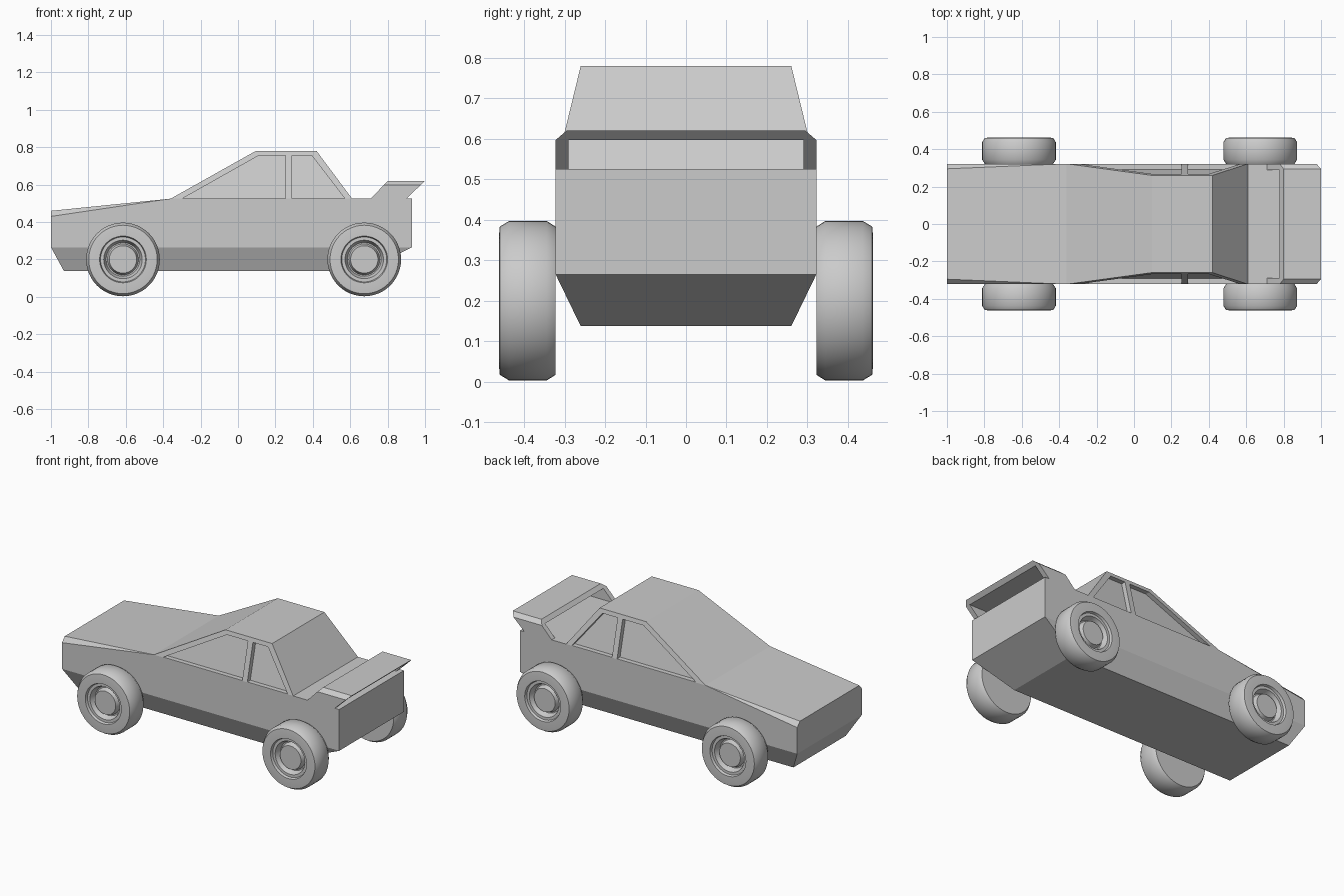
import bpy, bmesh, math
from mathutils import Matrix

cube = bpy.data.objects.get("Cube")
if cube:
    bpy.data.objects.remove(cube)

grey = bpy.data.materials.new("plain grey")
grey.use_nodes = True
COLOUR = (0.6, 0.6, 0.6, 1)
grey.diffuse_color = COLOUR
grey.node_tree.nodes["Principled BSDF"].inputs["Base Color"].default_value = COLOUR


def finish(name, bm, smooth=False):
    bmesh.ops.recalc_face_normals(bm, faces=bm.faces)
    mesh = bpy.data.meshes.new(name)
    bm.to_mesh(mesh)
    bm.free()
    mesh.materials.append(grey)
    obj = bpy.data.objects.new(name, mesh)
    bpy.context.collection.objects.link(obj)
    if smooth:
        bpy.ops.object.select_all(action="DESELECT")
        obj.select_set(True)
        bpy.context.view_layer.objects.active = obj
        bpy.ops.object.shade_smooth_by_angle(angle=math.radians(35))
    return obj


def prism(name, ring_a, ring_b):
    """Closed solid between two matching rings of points."""
    bm = bmesh.new()
    a = [bm.verts.new(p) for p in ring_a]
    b = [bm.verts.new(p) for p in ring_b]
    bm.faces.new(a)
    bm.faces.new(b)
    for i in range(len(a)):
        j = (i + 1) % len(a)
        bm.faces.new((a[i], a[j], b[j], b[i]))
    return finish(name, bm)


# Body shell: corner points of one half, mirrored across the centre line
BELT, DECK, ROOF = 0.265, 0.525, 0.78
WIDE, NARROW = 0.322, 0.26
half = {
    "chin": (-0.93, NARROW, 0.137), "tail_low": (0.67, NARROW, 0.137),
    "nose_belt": (-1, WIDE, BELT), "tail_belt": (0.93, WIDE, BELT),
    "nose_side": (-1, WIDE, 0.43), "nose_top": (-1, 0.295, 0.46),
    "cowl": (-0.36, WIDE, DECK), "roof_front": (0.095, NARROW, ROOF),
    "roof_back": (0.42, NARROW, ROOF), "deck_front": (0.61, WIDE, DECK),
    "deck_back": (0.93, WIDE, DECK),
}
side_faces = [
    "chin nose_belt tail_belt tail_low",
    "nose_belt nose_side cowl deck_front deck_back tail_belt",
    "nose_side nose_top cowl",
    "cowl roof_front roof_back deck_front",
]
# Faces that run across the whole width, from one half to the other
cross_faces = [
    "chin tail_low", "tail_low tail_belt", "tail_belt deck_back",
    "deck_back deck_front", "deck_front roof_back", "roof_back roof_front",
    "roof_front cowl", "cowl nose_top", "nose_top nose_side nose_belt",
    "nose_belt chin",
]
bm = bmesh.new()
left = {k: bm.verts.new(p) for k, p in half.items()}
right = {k: bm.verts.new((x, -y, z)) for k, (x, y, z) in half.items()}
for names in side_faces:
    for corner in (left, right):
        bm.faces.new([corner[n] for n in names.split()])
for names in cross_faces:
    keys = names.split()
    bm.faces.new([left[n] for n in keys] + [right[n] for n in reversed(keys)])
body = finish("body", bm)

# Recessed side windows, cut parallel to the sloping cabin sides
SILL, HEAD, DEPTH = 0.527, 0.755, 0.03
windows = {
    "front_window": [(-0.295, SILL), (0.11, HEAD), (0.255, HEAD), (0.255, SILL)],
    "rear_window": [(0.29, SILL), (0.29, HEAD), (0.395, HEAD), (0.57, SILL)],
}


def cabin_y(z):
    return WIDE + (NARROW - WIDE) * (z - DECK) / (ROOF - DECK)


for name, outline in windows.items():
    for s in (-1, 1):
        rings = [[(x, s * (cabin_y(z) + off), z) for x, z in outline]
                 for off in (-DEPTH, DEPTH)]
        cutter = prism(name + "_cutter", *rings)
        cutter.hide_render = True
        cutter.hide_viewport = True
        cut = body.modifiers.new(name, "BOOLEAN")
        cut.operation = "DIFFERENCE"
        cut.solver = "EXACT"
        cut.object = cutter

# Apply the cuts and drop the cutters
bpy.context.view_layer.update()
cut_mesh = bpy.data.meshes.new_from_object(
    body.evaluated_get(bpy.context.evaluated_depsgraph_get()))
body.modifiers.clear()
body.data = cut_mesh
for obj in [o for o in bpy.data.objects if o.name.split(".")[0].endswith("_cutter")]:
    bpy.data.objects.remove(obj)

# Rear spoiler: an upside-down U section, swept backwards as it rises
outer = [(WIDE, DECK), (WIDE, 0.597), (0.295, 0.62)]
inner = [(0.29, 0.597), (0.29, DECK)]
section = outer + [(-y, z) for y, z in reversed(outer)]
section += [(-y, z) for y, z in reversed(inner)] + inner
prism("spoiler",
      [(0.71 + 0.95 * (z - DECK), y, z) for y, z in section],
      [(0.90 + 1.05 * (z - DECK), y, z) for y, z in section])

# Wheels: (radius, distance outwards) profile spun about the axle
profile = [(0, 0), (0.183, 0), (0.197, 0.022), (0.197, 0.115), (0.183, 0.138),
           (0.16, 0.14), (0.125, 0.14), (0.12, 0.125), (0.103, 0.125),
           (0.09, 0.09), (0.083, 0.09), (0.073, 0.12), (0, 0.12)]
AXLE_Z = 0.2
for place, x in (("front", -0.615), ("rear", 0.675)):
    for side, s in (("left", 1), ("right", -1)):
        bm = bmesh.new()
        verts = [bm.verts.new((r, s * (WIDE + d), 0)) for r, d in profile]
        edges = [bm.edges.new(pair) for pair in zip(verts, verts[1:])]
        bmesh.ops.spin(bm, geom=verts + edges, cent=(0, 0, 0), axis=(0, 1, 0),
                       angle=math.tau, steps=48)
        bmesh.ops.remove_doubles(bm, verts=bm.verts, dist=0.0005)
        bmesh.ops.transform(bm, matrix=Matrix.Translation((x, 0, AXLE_Z)), verts=bm.verts)
        finish(f"{place}_{side}_wheel", bm, smooth=True)
